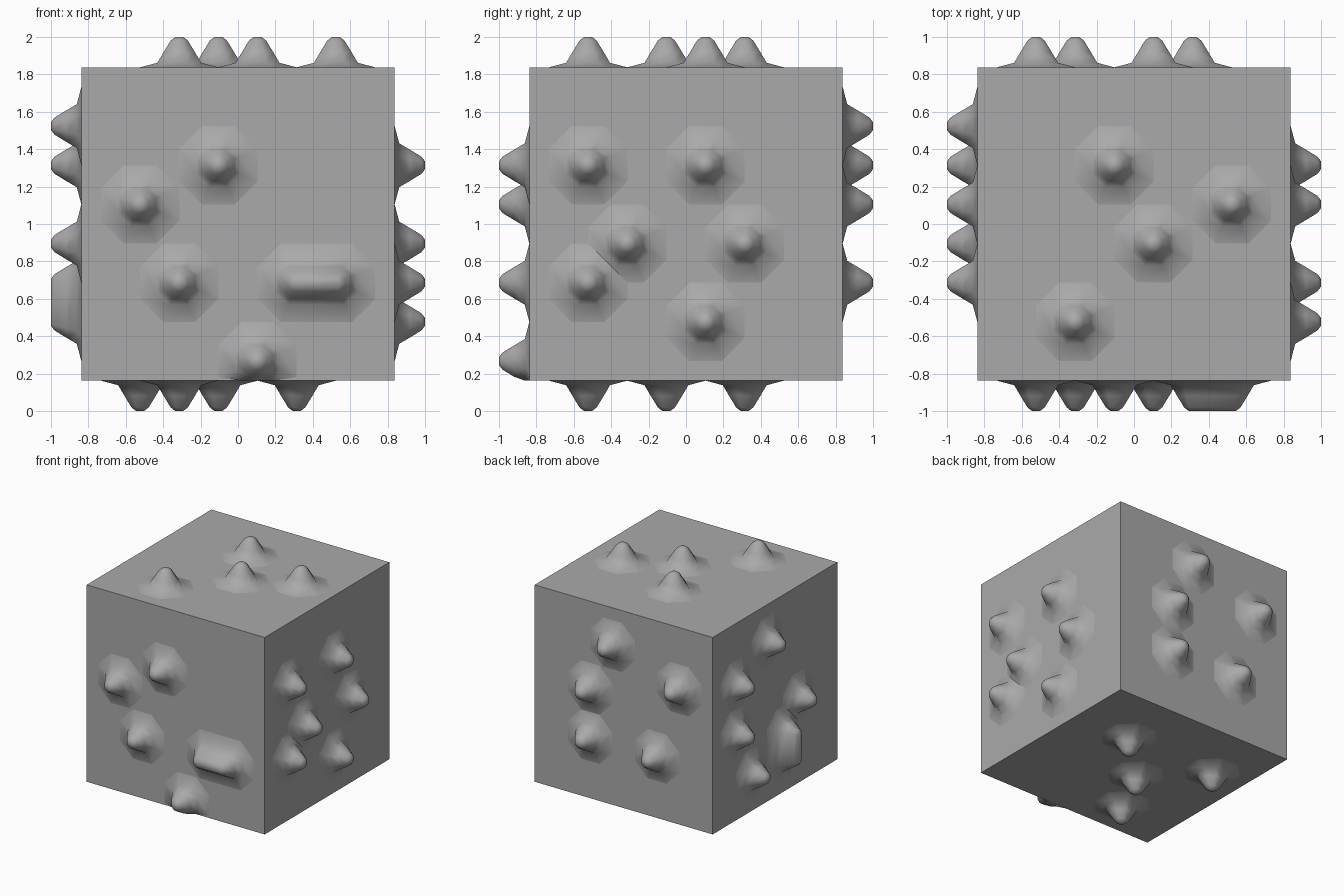
import bpy
import bmesh
import math
from mathutils import Vector

default = bpy.data.objects.get("Cube")
if default:
    bpy.data.objects.remove(default, do_unlink=True)

HALF = 0.8375          # half the width of the block
CELL = HALF / 4        # each side is laid out as eight by eight cells
HEIGHT = 1 - HALF
CENTRE = Vector((0, 0, 1))
# Bump outline: distance from its axis in cells, share of the height
PROFILE = [(1, 0), (0.56, 0.15), (0.4, 0.5), (0.22, 0.88)]
SIDES = 8

grey = bpy.data.materials.new("plain_grey")
grey.use_nodes = True
grey.diffuse_color = (0.4, 0.4, 0.4, 1)
bsdf = grey.node_tree.nodes["Principled BSDF"]
bsdf.inputs["Base Color"].default_value = grey.diffuse_color
bsdf.inputs["Roughness"].default_value = 0.8


def make_object(name, bm):
    mesh = bpy.data.meshes.new(name)
    bm.to_mesh(mesh)
    bm.free()
    mesh.materials.append(grey)
    obj = bpy.data.objects.new(name, mesh)
    bpy.context.collection.objects.link(obj)
    return obj


def add_bump(bm, normal, u, v, col, row, long_u=0, long_v=0):
    """Eight-sided bell, stretched by whole cells along u or v."""
    def place(a, b, h):
        # keep the skirt inside the edges of the block
        a = max(-4, min(4, col - 3.5 + a))
        b = max(-4, min(4, row - 3.5 + b))
        return bm.verts.new(CENTRE + normal * (HALF + h * HEIGHT) + (u * a + v * b) * CELL)

    rings = []
    for radius, h in PROFILE + [(0.1, 1)]:
        ring = []
        for i in range(SIDES):
            angle = math.tau * (i + 0.5) / SIDES
            r = radius / math.cos(math.pi / SIDES)
            a, b = r * math.cos(angle), r * math.sin(angle)
            ring.append(place(a + long_u * (a > 0), b + long_v * (b > 0), h))
        rings.append(ring)
    faces = [bm.faces.new(rings[-1])]
    for low, high in zip(rings, rings[1:]):
        for i in range(SIDES):
            j = (i + 1) % SIDES
            faces.append(bm.faces.new((low[i], low[j], high[j], high[i])))
    for face in faces:
        face.smooth = True
        if u.cross(v).dot(normal) < 0:
            face.normal_flip()


# Block
block = bmesh.new()
bmesh.ops.create_cube(block, size=2 * HALF)
bmesh.ops.translate(block, verts=block.verts, vec=CENTRE)
make_object("block", block)

# Bumps on each side: column, row and optional stretch
X, Y, Z = Vector((1, 0, 0)), Vector((0, 1, 0)), Vector((0, 0, 1))
LAYOUT = {
    "front": (-Y, X, Z, [(3, 5), (1, 4), (2, 2), (5, 2, 1, 0), (4, 0)]),
    "back": (Y, X, Z, [(4, 6), (5, 4), (5, 2), (1, 5), (2, 2)]),
    "left": (X, Y, Z, [(1, 5), (4, 5), (2, 3), (5, 3), (1, 2), (4, 1)]),
    "right": (-X, Y, Z, [(4, 6), (6, 5), (6, 3), (2, 3), (3, 1, 0, 1), (5, 1)]),
    "top": (Z, X, Y, [(3, 5), (6, 4), (4, 3), (2, 1)]),
    "bottom": (-Z, X, Y, [(5, 5), (1, 5), (3, 3), (2, 1)]),
}
for side, (normal, u, v, cells) in LAYOUT.items():
    bumps = bmesh.new()
    for cell in cells:
        add_bump(bumps, normal, u, v, *cell)
    make_object(side + "_bumps", bumps)
